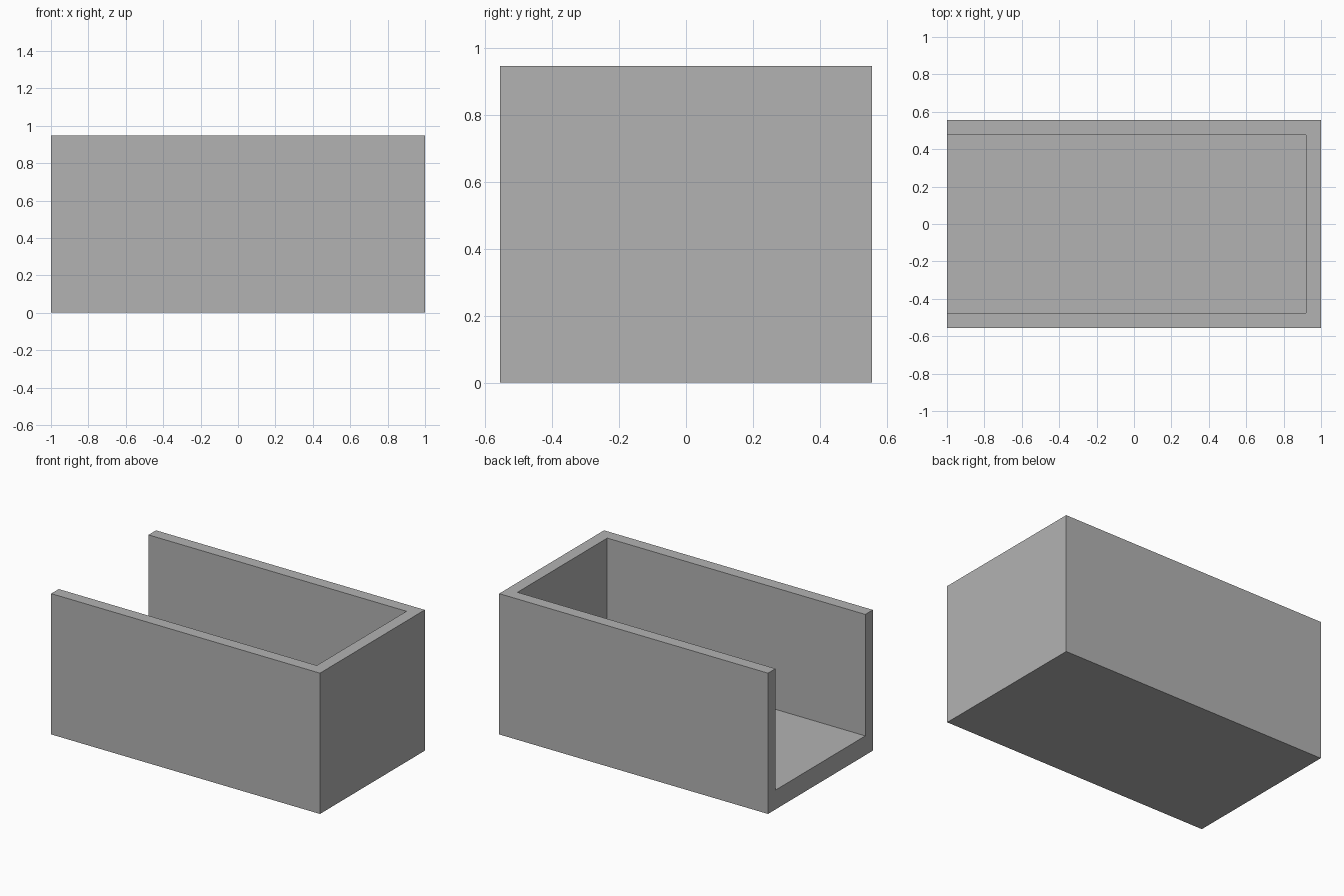
import bpy

if "Cube" in bpy.data.objects:
    bpy.data.objects.remove(bpy.data.objects["Cube"], do_unlink=True)

LENGTH, DEPTH, HEIGHT = 2.0, 1.114, 0.947
WALL, FLOOR = 0.08, 0.13

grey = bpy.data.materials.new("plain grey")
grey.use_nodes = True
colour = (0.45, 0.45, 0.45, 1)
grey.diffuse_color = colour
grey.node_tree.nodes["Principled BSDF"].inputs["Base Color"].default_value = colour


def box(name, low, high):
    """Box between two opposite corners."""
    centre = [(a + b) / 2 for a, b in zip(low, high)]
    bpy.ops.mesh.primitive_cube_add(size=1, location=centre)
    obj = bpy.context.object
    obj.name = name
    obj.scale = [b - a for a, b in zip(low, high)]
    bpy.ops.object.transform_apply(location=True, rotation=False, scale=True)
    obj.data.materials.append(grey)
    return obj


# Outer block of the trough
trough = box("open_ended_trough",
             (-LENGTH / 2, -DEPTH / 2, 0), (LENGTH / 2, DEPTH / 2, HEIGHT))

# Hollow, running out through the top and the -x end
hollow = box("hollow_cutter",
             (-LENGTH, WALL - DEPTH / 2, FLOOR),
             (LENGTH / 2 - WALL, DEPTH / 2 - WALL, HEIGHT * 2))
hollow.hide_render = True

cut = trough.modifiers.new("Hollow", 'BOOLEAN')
cut.operation = 'DIFFERENCE'
cut.solver = 'EXACT'
cut.object = hollow
bpy.context.view_layer.objects.active = trough
bpy.ops.object.modifier_apply(modifier=cut.name)
bpy.data.objects.remove(hollow, do_unlink=True)
